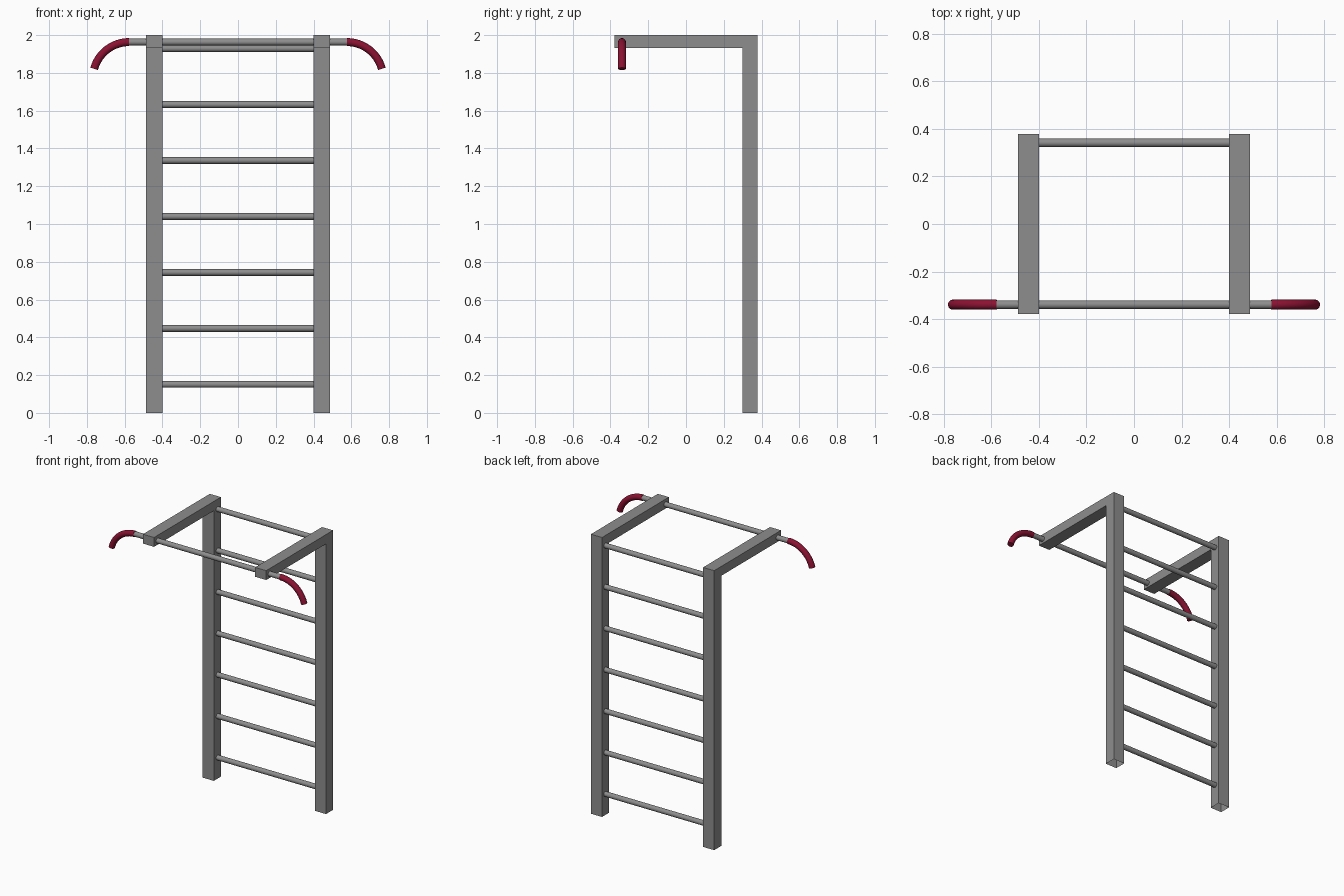
import bpy, bmesh, math
from mathutils import Vector

if "Cube" in bpy.data.objects:
    bpy.data.objects.remove(bpy.data.objects["Cube"])


def material(name, rgb):
    m = bpy.data.materials.new(name)
    m.diffuse_color = (*rgb, 1.0)
    m.use_nodes = True
    m.node_tree.nodes["Principled BSDF"].inputs["Base Color"].default_value = m.diffuse_color
    return m


steel = material("grey steel", (0.27, 0.27, 0.27))
rubber = material("dark red rubber", (0.26, 0.006, 0.032))


def finish(name, bm, mat, smooth=False):
    bmesh.ops.recalc_face_normals(bm, faces=bm.faces[:])
    me = bpy.data.meshes.new(name)
    bm.to_mesh(me)
    bm.free()
    me.materials.append(mat)
    ob = bpy.data.objects.new(name, me)
    bpy.context.collection.objects.link(ob)
    if smooth:
        bpy.ops.object.select_all(action='DESELECT')
        ob.select_set(True)
        bpy.context.view_layer.objects.active = ob
        bpy.ops.object.shade_smooth_by_angle(angle=math.radians(40))
    return ob


def tube(name, path, radius, mat, sides=24):
    """Capped round tube along a path lying in an x-z plane."""
    bm = bmesh.new()
    rings = []
    for i, p in enumerate(path):
        a, b = path[max(i - 1, 0)], path[min(i + 1, len(path) - 1)]
        t = (b - a).normalized()
        side = Vector((0, 1, 0))
        up = t.cross(side)
        rings.append([bm.verts.new(p + radius * (math.cos(k * math.tau / sides) * side
                                                 + math.sin(k * math.tau / sides) * up))
                      for k in range(sides)])
    for r, s in zip(rings, rings[1:]):
        for k in range(sides):
            n = (k + 1) % sides
            bm.faces.new((r[k], r[n], s[n], s[k]))
    bm.faces.new(rings[0])
    bm.faces.new(rings[-1])
    return finish(name, bm, mat, True)


# L-shaped side frames: upright plus top arm, open at the foot
PROFILE = [(0.298, 0), (0.378, 0), (0.378, 2), (-0.378, 2), (-0.378, 1.933), (0.298, 1.933)]
for side, label in ((-1, "left"), (1, "right")):
    bm = bmesh.new()
    inner = [bm.verts.new((side * 0.40, y, z)) for y, z in PROFILE]
    outer = [bm.verts.new((side * 0.488, y, z)) for y, z in PROFILE]
    bm.faces.new(inner)
    bm.faces.new(outer[::-1])
    for k in range(1, 6):
        n = (k + 1) % 6
        bm.faces.new((inner[k], outer[k], outer[n], inner[n]))
    finish(label + "_frame", bm, steel)

# ladder rungs
for i in range(7):
    z = 0.151 + i * 0.2963
    tube(f"rung_{i + 1}", [Vector((-0.402, 0.341, z)), Vector((0.402, 0.341, z))], 0.0178, steel)

# pull-up bar at the front of the arms
BAR_Y, BAR_Z, START = -0.339, 1.963, 0.577
tube("pull_up_bar", [Vector((-START - 0.003, BAR_Y, BAR_Z)), Vector((START + 0.003, BAR_Y, BAR_Z))],
     0.0178, steel)

# curved grips
R, SWEEP, STEPS = 0.191, math.radians(75), 16
for side, label in ((-1, "left"), (1, "right")):
    path = []
    for i in range(STEPS + 1):
        a = SWEEP * i / STEPS
        path.append(Vector((side * (START + R * math.sin(a)), BAR_Y, BAR_Z - R * (1 - math.cos(a)))))
    tube(label + "_grip", path, 0.021, rubber)
